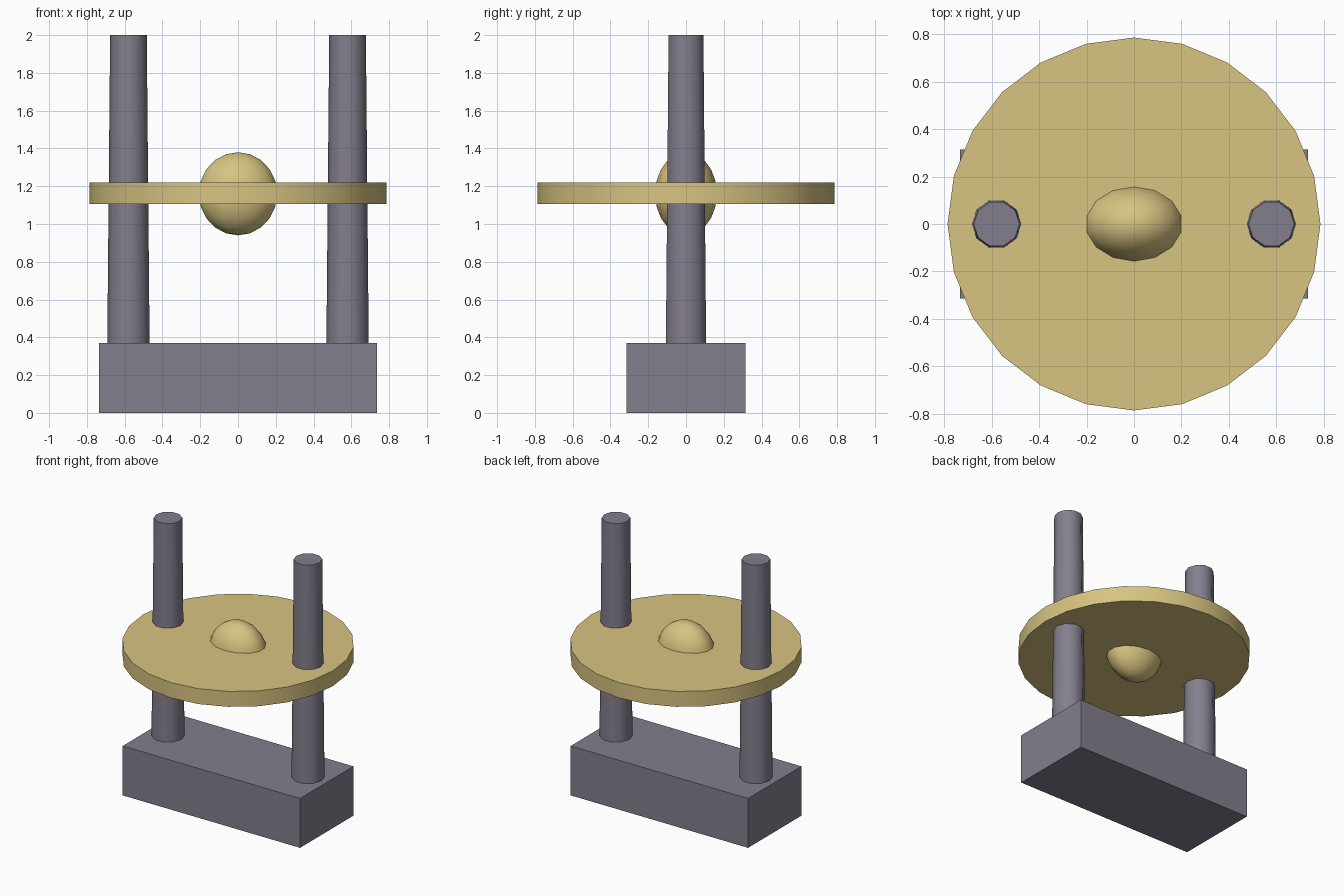
import bpy, math

if "Cube" in bpy.data.objects:
    bpy.data.objects.remove(bpy.data.objects["Cube"])


def material(name, rgb):
    m = bpy.data.materials.new(name)
    m.diffuse_color = (*rgb, 1)
    m.use_nodes = True
    m.node_tree.nodes["Principled BSDF"].inputs["Base Color"].default_value = m.diffuse_color
    return m


stone = material("grey stone", (0.23, 0.21, 0.265))
gold = material("pale gold", (0.68, 0.55, 0.22))


def finish(name, mat, smooth=True):
    ob = bpy.context.object
    ob.name = name
    ob.data.materials.append(mat)
    if smooth:
        bpy.ops.object.shade_smooth_by_angle(angle=math.radians(45))
    return ob


def column(name, mat, sides, r1, r2, x, z1, z2):
    # turned so that a corner points along x
    bpy.ops.mesh.primitive_cone_add(vertices=sides, radius1=r1, radius2=r2, depth=z2 - z1,
                                    location=(x, 0, (z1 + z2) / 2),
                                    rotation=(0, 0, math.pi / 2))
    return finish(name, mat)


# Block base
bpy.ops.mesh.primitive_cube_add(size=1, location=(0, 0, 0.185))
bpy.context.object.scale = (1.47, 0.63, 0.37)
finish("base", stone, smooth=False)

# Two tapered posts
for side, x in (("left", -0.58), ("right", 0.58)):
    column(side + "_post", stone, 10, 0.112, 0.097, x, 0.37, 2.0)

# Disc threaded on the posts
column("disc", gold, 24, 0.787, 0.787, 0, 1.105, 1.22)

# Flattened ball in the middle of the disc
bpy.ops.mesh.primitive_uv_sphere_add(segments=14, ring_count=10, radius=1, location=(0, 0, 1.16))
bpy.context.object.scale = (0.213, 0.164, 0.22)
finish("centre_ball", gold)
